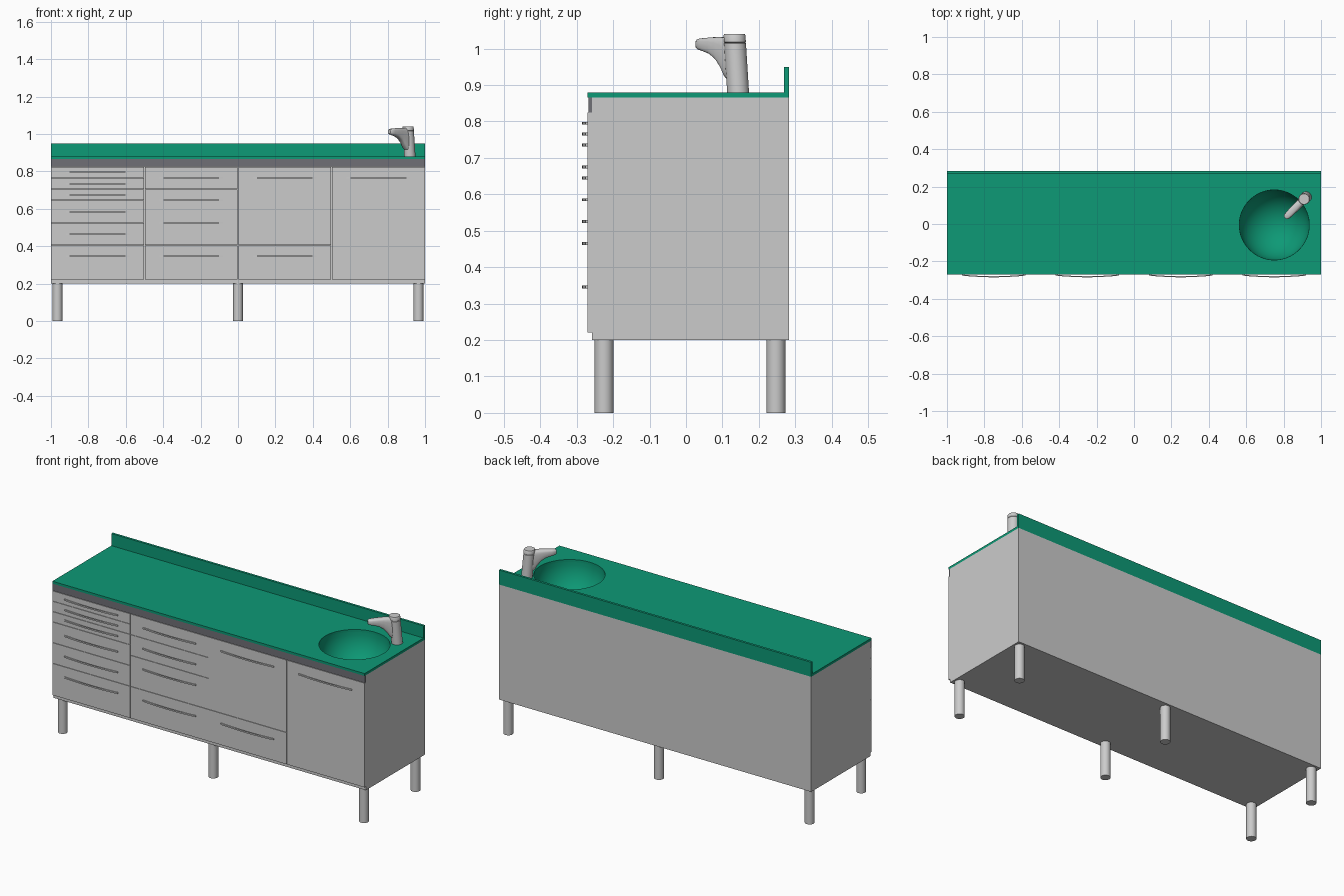
import bpy, bmesh, math
from mathutils import Vector

if "Cube" in bpy.data.objects:
    bpy.data.objects.remove(bpy.data.objects["Cube"])


def material(name, rgb):
    m = bpy.data.materials.new(name)
    m.diffuse_color = (*rgb, 1)
    m.use_nodes = True
    m.node_tree.nodes["Principled BSDF"].inputs["Base Color"].default_value = m.diffuse_color
    return m


GREEN = material("green_worktop", (0.004, 0.32, 0.18))
DARK = material("dark_grey", (0.16, 0.16, 0.18))


def make(name, bm, mat=None, smooth=False):
    me = bpy.data.meshes.new(name)
    bm.to_mesh(me)
    bm.free()
    ob = bpy.data.objects.new(name, me)
    bpy.context.collection.objects.link(ob)
    if mat:
        me.materials.append(mat)
    bpy.ops.object.select_all(action='DESELECT')
    ob.select_set(True)
    bpy.context.view_layer.objects.active = ob
    if smooth:
        bpy.ops.object.shade_smooth_by_angle(angle=math.radians(40))
    return ob


def box(name, x, y, z, mat=None, open_top=False):
    bm = bmesh.new()
    bmesh.ops.create_cube(bm, size=1)
    for v in bm.verts:
        v.co = [(r[0] + r[1]) / 2 + c * (r[1] - r[0]) for c, r in zip(v.co, (x, y, z))]
    if open_top:
        bm.normal_update()
        bmesh.ops.delete(bm, geom=[f for f in bm.faces if f.normal.z > 0.9], context='FACES')
    return make(name, bm, mat)


def loft(name, rings, mat=None):
    """Skin closed rings of points together and cap both ends."""
    bm = bmesh.new()
    vs = [[bm.verts.new(p) for p in r] for r in rings]
    n = len(vs[0])
    for a, b in zip(vs, vs[1:]):
        for i in range(n):
            bm.faces.new((a[i], a[(i + 1) % n], b[(i + 1) % n], b[i]))
    bm.faces.new(vs[0])
    bm.faces.new(vs[-1])
    bmesh.ops.recalc_face_normals(bm, faces=bm.faces)
    return make(name, bm, mat, True)


def circle(c, r, n=32):
    return [Vector(c) + Vector((r * math.cos(i * math.tau / n), r * math.sin(i * math.tau / n), 0))
            for i in range(n)]


# Cabinet carcass and dark rail under the worktop
box("cabinet_body", (-1, 1), (-0.258, 0.283), (0.2, 0.866), open_top=True)
box("front_rail", (-1, 1), (-0.268, -0.258), (0.825, 0.866), DARK)


# Drawer and door fronts with bowed handles
def handle(name, cx, z):
    rings = []
    for i in range(17):
        t = i / 8 - 1
        x, y = cx + 0.17 * t, -0.270 - 0.009 * (1 - t * t)
        rings.append([(x, y, z - 0.004), (x, y - 0.006, z - 0.004),
                      (x, y - 0.006, z + 0.004), (x, y, z + 0.004)])
    loft(name, rings)


columns = [[0.825, 0.765, 0.705, 0.645, 0.525, 0.405, 0.22],
           [0.825, 0.705, 0.585, 0.405, 0.22],
           [0.825, 0.405, 0.22],
           [0.825, 0.22]]
for c, levels in enumerate(columns):
    x0 = -1 + 0.5 * c
    left = x0 + (0.0015 if c else 0)
    right = x0 + 0.5 - (0.0015 if c < 3 else 0)
    for r, (top, low) in enumerate(zip(levels, levels[1:])):
        tag = f"{c + 1}_{r + 1}"
        box("front_panel_" + tag, (left, right), (-0.27, -0.2575), (low + 0.001, top - 0.001))
        handle("handle_" + tag, x0 + 0.25, top - (0.03 if top - low < 0.07 else 0.06))

# Legs
for x in (-0.965, 0, 0.965):
    for y, side in ((-0.225, "front"), (0.247, "back")):
        loft(side + "_leg", [circle((x, y, 0), 0.026, 24), circle((x, y, 0.2), 0.026, 24)])

# Worktop with a round sink opening, and the upstand behind it
SX, SY, SR = 0.75, -0.005, 0.187
worktop = box("worktop", (-1, 1), (-0.27, 0.283), (0.866, 0.88), GREEN)
cutter = loft("sink_cutter", [circle((SX, SY, 0.8), SR, 64), circle((SX, SY, 0.95), SR, 64)], GREEN)
cutter.hide_render = True
mod = worktop.modifiers.new("sink_hole", 'BOOLEAN')
mod.operation, mod.object, mod.solver = 'DIFFERENCE', cutter, 'EXACT'
bpy.context.view_layer.objects.active = worktop
bpy.ops.object.modifier_apply(modifier=mod.name)
bpy.data.objects.remove(cutter)
box("upstand", (-1, 1), (0.269, 0.283), (0.88, 0.95), GREEN)

# Sink bowl: lower half of a sphere, facing inward
bm = bmesh.new()
bmesh.ops.create_uvsphere(bm, u_segments=64, v_segments=32, radius=SR)
bmesh.ops.delete(bm, geom=[v for v in bm.verts if v.co.z > 1e-4], context='VERTS')
bmesh.ops.reverse_faces(bm, faces=bm.faces)
bmesh.ops.translate(bm, verts=bm.verts, vec=(SX, SY, 0.866))
make("sink_bowl", bm, GREEN, True)

# Tap: slightly leaning column with a cap seam
base, tip = Vector((0.919, 0.143, 0.88)), Vector((0.909, 0.133, 1.04))
column = [(0, 0.030), (0.84, 0.030), (0.85, 0.028), (0.86, 0.030), (0.98, 0.030), (1, 0.028)]
loft("tap_column", [circle(base.lerp(tip, t), r) for t, r in column])

# Tap spout: rounded sections along the diagonal towards the sink
along, across = Vector((-1, -1, 0)).normalized(), Vector((1, -1, 0)).normalized()
sections = [(0.0, 0.900, 1.032, 0.022), (0.03, 0.920, 1.032, 0.022), (0.045, 0.945, 1.032, 0.021),
            (0.065, 0.968, 1.032, 0.021), (0.09, 0.984, 1.031, 0.020), (0.12, 0.993, 1.029, 0.019),
            (0.138, 0.997, 1.027, 0.016), (0.147, 1.001, 1.023, 0.009)]
rings = []
for d, low, top, w in sections:
    ring = []
    for i in range(20):
        a = i * math.tau / 20
        u, v = (math.copysign(abs(f) ** 0.6, f) for f in (math.cos(a), math.sin(a)))
        p = Vector((0.912, 0.136, (low + top) / 2 + v * (top - low) / 2))
        ring.append(p + along * d + across * w * u)
    rings.append(ring)
loft("tap_spout", rings)
